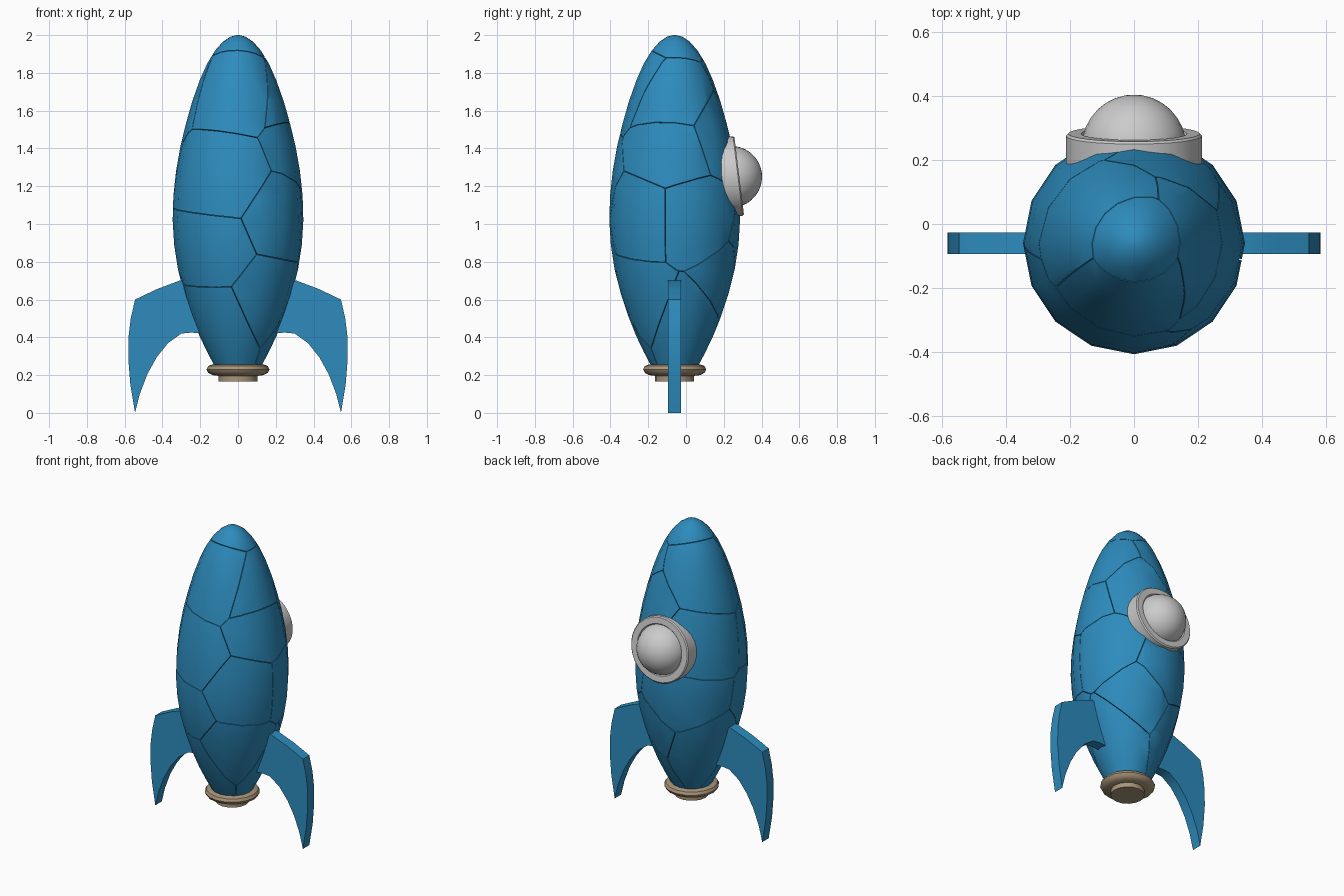
import bpy, bmesh, math
from mathutils import Vector, Matrix

if "Cube" in bpy.data.objects:
    bpy.data.objects.remove(bpy.data.objects["Cube"])

YC = -0.06  # depth of the rocket axis


def material(name, rgb):
    m = bpy.data.materials.new(name)
    m.diffuse_color = (*rgb, 1)
    m.use_nodes = True
    m.node_tree.nodes["Principled BSDF"].inputs["Base Color"].default_value = m.diffuse_color
    return m


def finish(name, bm, mat=None, angle=40):
    bmesh.ops.recalc_face_normals(bm, faces=bm.faces)
    me = bpy.data.meshes.new(name)
    bm.to_mesh(me)
    bm.free()
    ob = bpy.data.objects.new(name, me)
    bpy.context.collection.objects.link(ob)
    if mat:
        me.materials.append(mat)
    bpy.ops.object.select_all(action='DESELECT')
    ob.select_set(True)
    bpy.context.view_layer.objects.active = ob
    bpy.ops.object.shade_smooth_by_angle(angle=math.radians(angle))
    return ob


def lathe(profile, sides, closed=False):
    """Revolve (radius, z) points around z; open profiles get end caps."""
    bm = bmesh.new()
    rings = [[bm.verts.new((r * math.cos(2 * math.pi * k / sides),
                            r * math.sin(2 * math.pi * k / sides), z))
              for k in range(sides)] for r, z in profile]
    pairs = list(zip(rings, rings[1:]))
    if closed:
        pairs.append((rings[-1], rings[0]))
    for a, b in pairs:
        for k in range(sides):
            n = (k + 1) % sides
            bm.faces.new((a[k], a[n], b[n], b[k]))
    if not closed:
        bm.faces.new(rings[0])
        bm.faces.new(rings[-1])
    bmesh.ops.recalc_face_normals(bm, faces=bm.faces)
    return bm


def fracture(bm, seeds, gap=0.0015):
    """Split a convex solid into plates, one around each seed point."""
    out = bmesh.new()
    for s in seeds:
        piece = bm.copy()
        for t in seeds:
            if t is s or not piece.verts:
                continue
            n = (t - s).normalized()
            geom = piece.verts[:] + piece.edges[:] + piece.faces[:]
            bmesh.ops.bisect_plane(piece, geom=geom, dist=1e-5,
                                   plane_co=(s + t) / 2 - n * gap,
                                   plane_no=n, clear_outer=True)
            rim = [e for e in piece.edges if e.is_boundary]
            if rim:
                bmesh.ops.holes_fill(piece, edges=rim, sides=0)
        tmp = bpy.data.meshes.new("tmp")
        piece.to_mesh(tmp)
        piece.free()
        out.from_mesh(tmp)
        bpy.data.meshes.remove(tmp)
    bm.free()
    return out


blue = material("blue", (0.026, 0.26, 0.51))
tan = material("tan", (0.40, 0.30, 0.19))

# Hull: 16-sided egg shape split into cracked plates
hull = lathe([(0.125, 0.25), (0.162, 0.32), (0.205, 0.41), (0.245, 0.51),
              (0.285, 0.63), (0.318, 0.76), (0.338, 0.89), (0.346, 1.02),
              (0.342, 1.15), (0.328, 1.28), (0.305, 1.41), (0.276, 1.53),
              (0.242, 1.65), (0.203, 1.76), (0.163, 1.85), (0.12, 1.92),
              (0.08, 1.965), (0.04, 1.992), (0.008, 2.0)], 16)
bmesh.ops.translate(hull, vec=(0, YC, 0), verts=hull.verts)
seeds = [Vector(p) for p in (
    (0.0, -0.05, 2.1), (-0.02, -0.22, 1.70), (0.16, -0.06, 1.62),
    (-0.10, -0.28, 1.25), (0.24, -0.24, 1.02), (0.28, 0.04, 1.02),
    (-0.14, -0.26, 0.85), (0.16, -0.24, 0.62), (-0.12, -0.22, 0.50),
    (0.20, 0.04, 0.50), (0.12, 0.18, 0.68), (0.24, -0.08, 1.40),
    (0.14, 0.16, 1.48), (-0.12, 0.12, 1.30), (-0.14, 0.02, 1.68),
    (-0.06, 0.16, 0.90), (-0.16, 0.08, 0.58))]
finish("hull", fracture(hull, seeds), blue)

# Nozzle: rounded flange over a short collar
nozzle = lathe([(0.103, 0.165), (0.103, 0.196), (0.135, 0.20), (0.158, 0.212),
                (0.167, 0.23), (0.158, 0.248), (0.14, 0.255)], 16)
bmesh.ops.translate(nozzle, vec=(0, YC, 0), verts=nozzle.verts)
finish("nozzle", nozzle, tan)

# Swept fins, one on each side
outline = [(0.20, 0.69), (0.31, 0.70), (0.43, 0.655), (0.545, 0.60),
           (0.568, 0.50), (0.58, 0.40), (0.581, 0.29), (0.57, 0.15),
           (0.545, 0.01), (0.52, 0.10), (0.48, 0.205), (0.43, 0.295),
           (0.37, 0.37), (0.30, 0.42), (0.25, 0.425), (0.15, 0.42)]
for side, name in ((-1, "left_fin"), (1, "right_fin")):
    bm = bmesh.new()
    face = bm.faces.new([bm.verts.new((side * x, YC - 0.034, z - 0.01 * (z < 0.02)))
                         for x, z in outline])
    ext = bmesh.ops.extrude_face_region(bm, geom=[face])
    moved = [v for v in ext["geom"] if isinstance(v, bmesh.types.BMVert)]
    bmesh.ops.translate(bm, vec=(0, 0.068, 0), verts=moved)
    finish(name, bm, blue)

# Porthole on the back: tilted ring with a glass dome
place = Matrix.Translation((0, 0.24, 1.25)) @ Matrix.Rotation(math.radians(-83), 4, 'X')
ring = lathe([(0.155, -0.05), (0.212, -0.05), (0.212, 0.035), (0.205, 0.042),
              (0.165, 0.042), (0.155, 0.03)], 32, closed=True)
ring.transform(place)
finish("porthole_ring", ring)

dome = bmesh.new()
bmesh.ops.create_uvsphere(dome, u_segments=32, v_segments=16, radius=0.163)
dome.transform(place)
finish("porthole_dome", dome)
